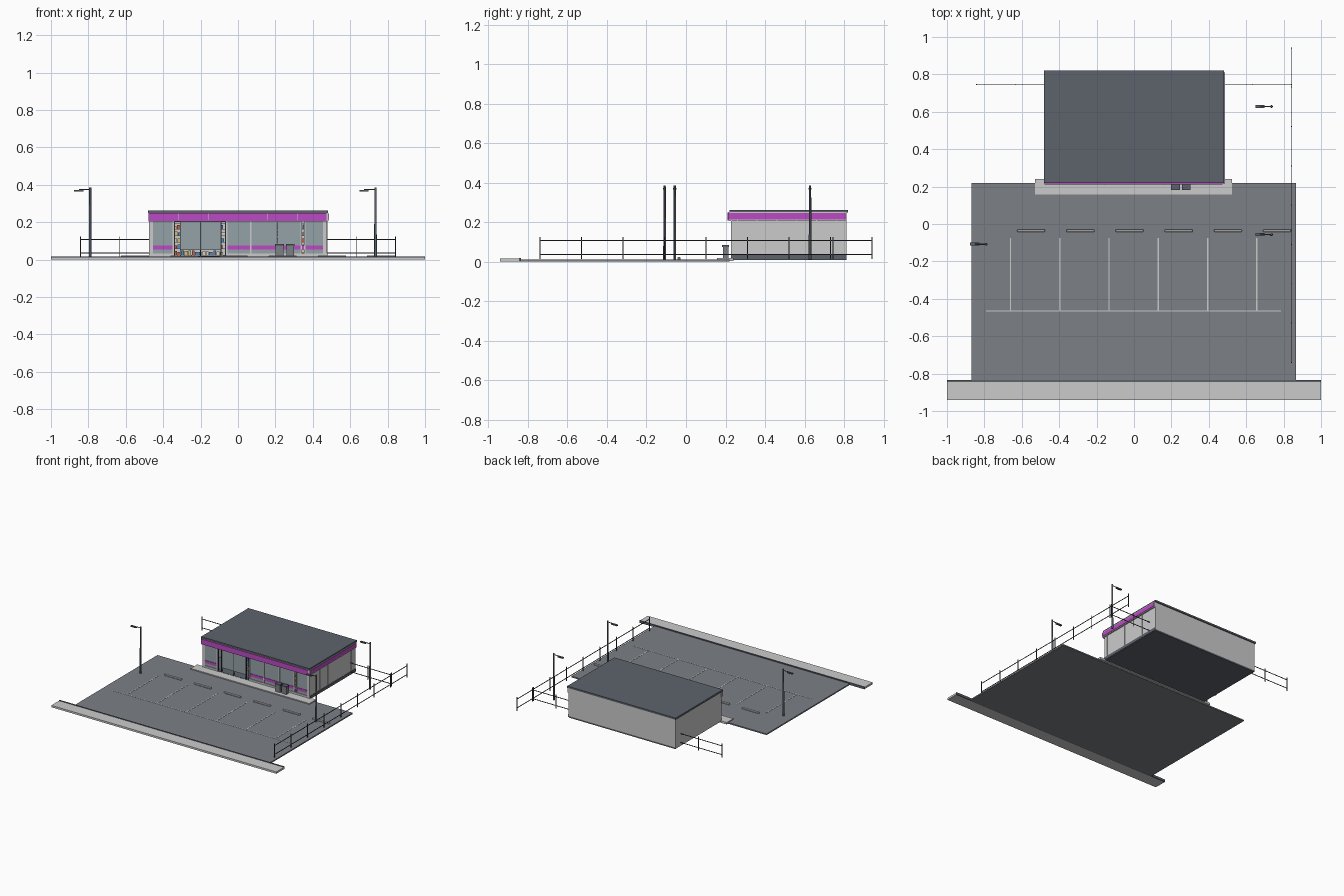
import bpy, bmesh, math, random
from mathutils import Vector, Matrix

random.seed(4)


def mat(name, r, g, b):
    m = bpy.data.materials.new(name)
    m.diffuse_color = (r, g, b, 1)
    return m


PURPLE = mat("purple", 0.50, 0.07, 0.55)
SLATE = mat("slate", 0.11, 0.125, 0.15)
ASPHALT = mat("asphalt", 0.20, 0.215, 0.24)
DARK = mat("dark_metal", 0.05, 0.055, 0.065)
GLASS = mat("glass", 0.30, 0.36, 0.39)
GOODS = [mat("goods_red", 0.6, 0.1, 0.05), mat("goods_yellow", 0.7, 0.5, 0.15),
         mat("goods_blue", 0.1, 0.25, 0.5), mat("goods_cream", 0.7, 0.65, 0.5)]


def boxes(name, blist, m=None):
    """One object from boxes given as (x0, x1, y0, y1, z0, z1)."""
    bm = bmesh.new()
    for x0, x1, y0, y1, z0, z1 in blist:
        mtx = Matrix.Translation(((x0 + x1) / 2, (y0 + y1) / 2, (z0 + z1) / 2)) @ \
            Matrix.Diagonal((x1 - x0, y1 - y0, z1 - z0, 1))
        bmesh.ops.create_cube(bm, size=1, matrix=mtx)
    me = bpy.data.meshes.new(name)
    bm.to_mesh(me)
    bm.free()
    ob = bpy.data.objects.new(name, me)
    bpy.context.collection.objects.link(ob)
    if m:
        me.materials.append(m)
    return ob


# Ground: lot, road-side pavement, kerb, store walkway
boxes("parking_lot", [(-0.87, 0.865, -0.84, 0.22, 0, 0.010)], ASPHALT)
boxes("pavement", [(-1, 1, -0.942, -0.845, 0, 0.015)])
boxes("kerb", [(-1, 1, -0.845, -0.835, 0, 0.018)], SLATE)
boxes("store_walkway", [(-0.53, 0.525, 0.157, 0.24, 0.002, 0.018)])

# Parking lines and wheel stops
lines = [(-0.79, 0.785, -0.469, -0.462, 0.009, 0.0115)]
lines += [(-0.664 + i * 0.2635, -0.657 + i * 0.2635, -0.462, -0.075, 0.009, 0.0115) for i in range(6)]
boxes("parking_lines", lines)
stops = boxes("wheel_stops", [(-0.625 + i * 0.263, -0.475 + i * 0.263, -0.042, -0.029, 0.009, 0.023)
                              for i in range(6)])
bev = stops.modifiers.new("bevel", 'BEVEL')
bev.width, bev.segments = 0.003, 1

# Building shell
boxes("store_floor", [(-0.473, 0.473, 0.23, 0.812, 0.008, 0.02)], SLATE)
boxes("store_walls", [(-0.475, -0.463, 0.228, 0.812, 0.012, 0.25),
                      (0.463, 0.475, 0.228, 0.812, 0.012, 0.25),
                      (-0.463, 0.463, 0.80, 0.812, 0.012, 0.25)])
boxes("side_wall_base", [(0.474, 0.479, 0.23, 0.812, 0.012, 0.035)], SLATE)
boxes("side_wall_battens", [(0.474, 0.478, y - 0.002, y + 0.002, 0.035, 0.21)
                            for y in (0.26, 0.36, 0.46, 0.56, 0.66, 0.76)])
boxes("roof", [(-0.482, 0.482, 0.22, 0.82, 0.248, 0.262)], SLATE)

# Fascia along the front and right side
boxes("fascia_backing", [(-0.478, 0.478, 0.218, 0.232, 0.205, 0.25),
                         (0.474, 0.484, 0.214, 0.812, 0.207, 0.25)])
boxes("fascia_front", [(-0.478, 0.474, 0.211, 0.219, 0.207, 0.249)], PURPLE)
boxes("fascia_side", [(0.483, 0.487, 0.216, 0.81, 0.214, 0.245)], PURPLE)
boxes("fascia_seams", [(x - 0.001, x + 0.001, 0.2095, 0.2115, 0.207, 0.249) for x in (-0.32, -0.16, 0, 0.16, 0.32)])

# Shop front: glass panes, mullions, doors, purple band
panes = [(-0.463, -0.345), (-0.055, 0.065), (0.07, 0.20), (0.21, 0.335), (0.36, 0.463)]
boxes("window_panes", [(a, b, 0.234, 0.238, 0.03, 0.207) for a, b in panes], GLASS)
boxes("window_sills", [(-0.463, -0.345, 0.228, 0.242, 0.016, 0.032),
                       (-0.06, 0.463, 0.228, 0.242, 0.016, 0.032)])
boxes("mullions", [(x - 0.004, x + 0.004, 0.228, 0.242, 0.016, 0.207)
                   for x in (-0.459, -0.345, -0.06, 0.067, 0.205, 0.338, 0.358, 0.459)])
for i, (a, b) in enumerate([(-0.463, -0.349), (-0.056, 0.463)]):
    boxes("window_band_%d" % i, [(a, b, 0.230, 0.2345, 0.054, 0.075)], PURPLE)
boxes("door_panels", [(-0.308, -0.203, 0.236, 0.240, 0.052, 0.203),
                      (-0.199, -0.092, 0.236, 0.240, 0.052, 0.203)], GLASS)
boxes("door_frame", [(-0.342, -0.064, 0.229, 0.242, 0.200, 0.207),
                     (-0.342, -0.337, 0.229, 0.242, 0.018, 0.2),
                     (-0.069, -0.064, 0.229, 0.242, 0.018, 0.2),
                     (-0.203, -0.199, 0.231, 0.242, 0.018, 0.2),
                     (-0.311, -0.307, 0.231, 0.242, 0.018, 0.2),
                     (-0.093, -0.089, 0.231, 0.242, 0.018, 0.2)], DARK)

# Interior shelving with goods
racks = [(-0.34, -0.065, 0.36), (0.22, 0.44, 0.30), (-0.40, 0.40, 0.55)]
shelves, goods = [], [[] for _ in GOODS]
for a, b, y in racks:
    shelves.append((a, b, y + 0.035, y + 0.04, 0.018, 0.195))
    for k in range(5):
        z = 0.022 + k * 0.035
        shelves.append((a, b, y, y + 0.035, z, z + 0.003))
        x = a
        while x < b - 0.02:
            w = random.uniform(0.012, 0.02)
            goods[random.randrange(4)].append((x, x + w, y + 0.004, y + 0.03, z + 0.003,
                                               z + random.uniform(0.018, 0.028)))
            x += w + 0.003
boxes("store_shelves", shelves)
for i, g in enumerate(goods):
    boxes("shelf_goods_%d" % i, g, GOODS[i])

# Litter bins by the entrance
for i, x in enumerate((0.222, 0.279)):
    boxes("litter_bin_%d" % i, [(x - 0.021, x + 0.021, 0.186, 0.214, 0.018, 0.073)], ASPHALT)
    boxes("bin_lid_%d" % i, [(x - 0.023, x + 0.023, 0.183, 0.217, 0.073, 0.083)], SLATE)


# Fences: rails and nine posts each
def fence(name, start, end, n=9):
    s, e = Vector(start), Vector(end)
    r = 0.0025
    parts = []
    for i in range(n):
        p = s.lerp(e, i / (n - 1))
        parts.append((p.x - r, p.x + r, p.y - r, p.y + r, 0.014, 0.125))
    for z in (0.036, 0.107):
        parts.append((s.x - r * 0.7, e.x + r * 0.7, s.y - r * 0.7, e.y + r * 0.7, z - 0.0022, z + 0.0022))
    boxes(name, parts, DARK)


fence("right_fence", (0.843, -0.74), (0.843, 0.942))
fence("back_fence", (-0.843, 0.745), (0.843, 0.745))


# Lamp posts: tapered pole, arm and head reaching toward -x
def lamp(name, x, y):
    bm = bmesh.new()
    bmesh.ops.create_cone(bm, cap_ends=True, segments=12, radius1=0.0075, radius2=0.0055, depth=0.375,
                          matrix=Matrix.Translation((x, y, 0.1975)))
    bmesh.ops.create_cone(bm, cap_ends=True, segments=8, radius1=0.003, radius2=0.003, depth=0.06,
                          matrix=Matrix.Translation((x - 0.03, y, 0.374)) @ Matrix.Rotation(math.pi / 2, 4, 'Y'))
    me = bpy.data.meshes.new(name)
    bm.to_mesh(me)
    bm.free()
    me.materials.append(SLATE)
    ob = bpy.data.objects.new(name, me)
    bpy.context.collection.objects.link(ob)
    bpy.context.view_layer.objects.active = ob
    ob.select_set(True)
    bpy.ops.object.shade_smooth_by_angle()
    ob.select_set(False)
    boxes(name + "_head", [(x - 0.086, x - 0.036, y - 0.008, y + 0.008, 0.365, 0.373)], SLATE)


lamp("lamp_post_left", -0.79, -0.108)
lamp("lamp_post_right", 0.735, -0.057)
lamp("lamp_post_back", 0.735, 0.628)
